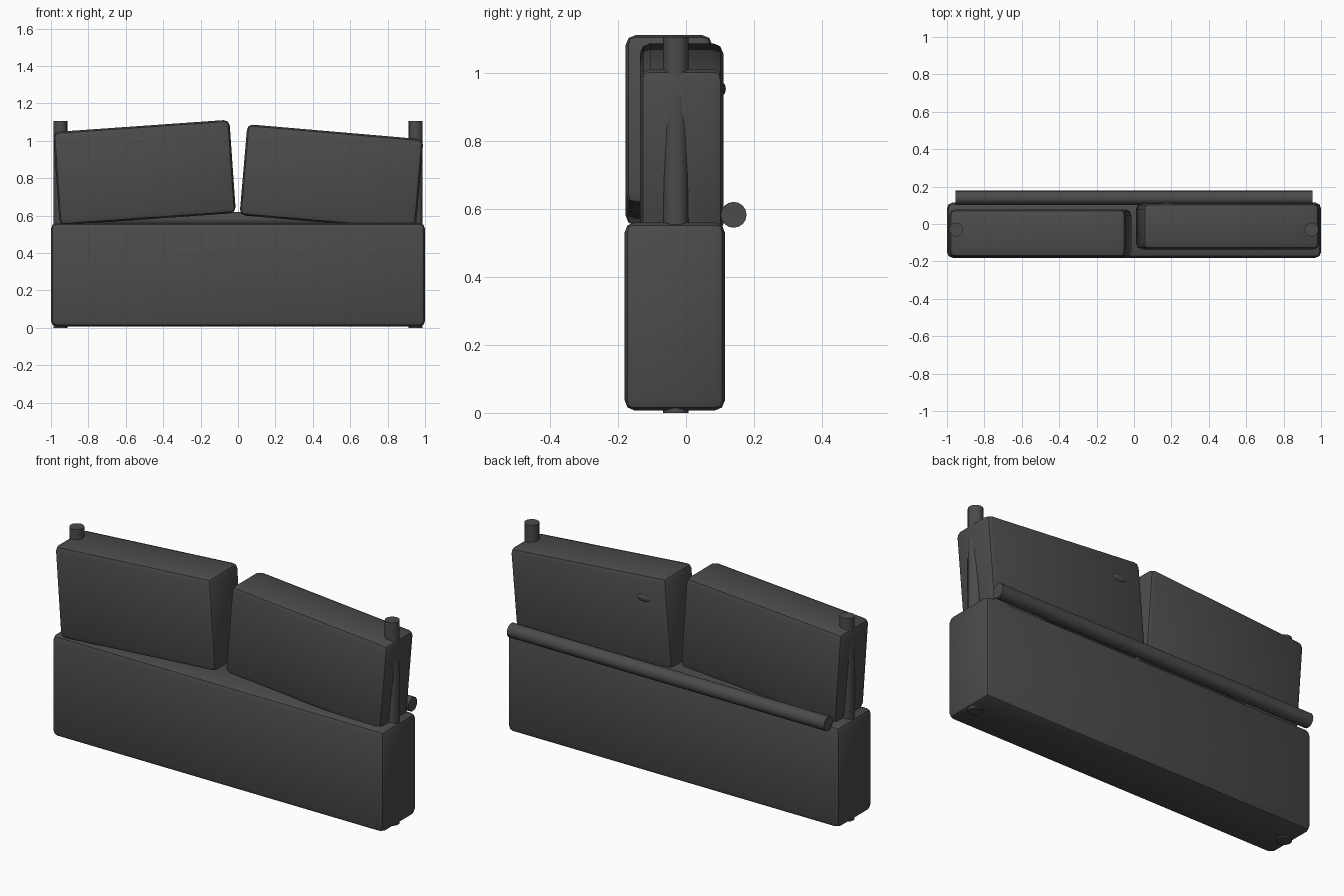
import bpy
from math import radians

cube = bpy.data.objects.get("Cube")
if cube:
    bpy.data.objects.remove(cube, do_unlink=True)

# Single dark grey finish
grey = bpy.data.materials.new("dark grey")
grey.use_nodes = True
colour = (0.07, 0.07, 0.07, 1)
grey.diffuse_color = colour
grey.node_tree.nodes["Principled BSDF"].inputs["Base Color"].default_value = colour


def finish(name, angle=40):
    obj = bpy.context.object
    obj.name = name
    obj.data.materials.append(grey)
    bpy.ops.object.shade_smooth_by_angle(angle=radians(angle))
    return obj


def block(name, size, centre, tilt=0, bevel=0.03):
    bpy.ops.mesh.primitive_cube_add(size=1, location=centre)
    obj = bpy.context.object
    obj.scale = size
    bpy.ops.object.transform_apply(location=False, rotation=False, scale=True)
    mod = obj.modifiers.new("rounded edges", "BEVEL")
    mod.width = bevel
    mod.segments = 2
    bpy.ops.object.modifier_apply(modifier=mod.name)
    obj.rotation_euler.y = radians(tilt)
    return finish(name)


def rod(name, radius, length, centre, rotation=(0, 0, 0)):
    bpy.ops.mesh.primitive_cylinder_add(vertices=16, radius=radius, depth=length,
                                        location=centre, rotation=rotation)
    return finish(name)


# Long seat block and the two leaning back cushions
block("base", (2.0, 0.295, 0.553), (0, -0.033, 0.2835))
block("right_cushion", (0.945, 0.255, 0.50), (-0.5, -0.05, 0.83), -4)
block("left_cushion", (0.945, 0.245, 0.488), (0.5, -0.013, 0.805), 4.9)

# Upright posts through both ends, just showing under the base
for side, x in (("right", -0.95), ("left", 0.95)):
    rod(side + "_post", 0.0375, 1.105, (x, -0.03, 0.5525))

# Rail along the back
rod("back_rail", 0.038, 1.91, (0, 0.14, 0.582), (0, radians(90), 0))

# Small nub on the back of the left cushion
bpy.ops.mesh.primitive_uv_sphere_add(segments=12, ring_count=8, radius=1,
                                     location=(0.18, 0.107, 0.952))
bpy.context.object.scale = (0.045, 0.01, 0.018)
finish("cushion_nub")
